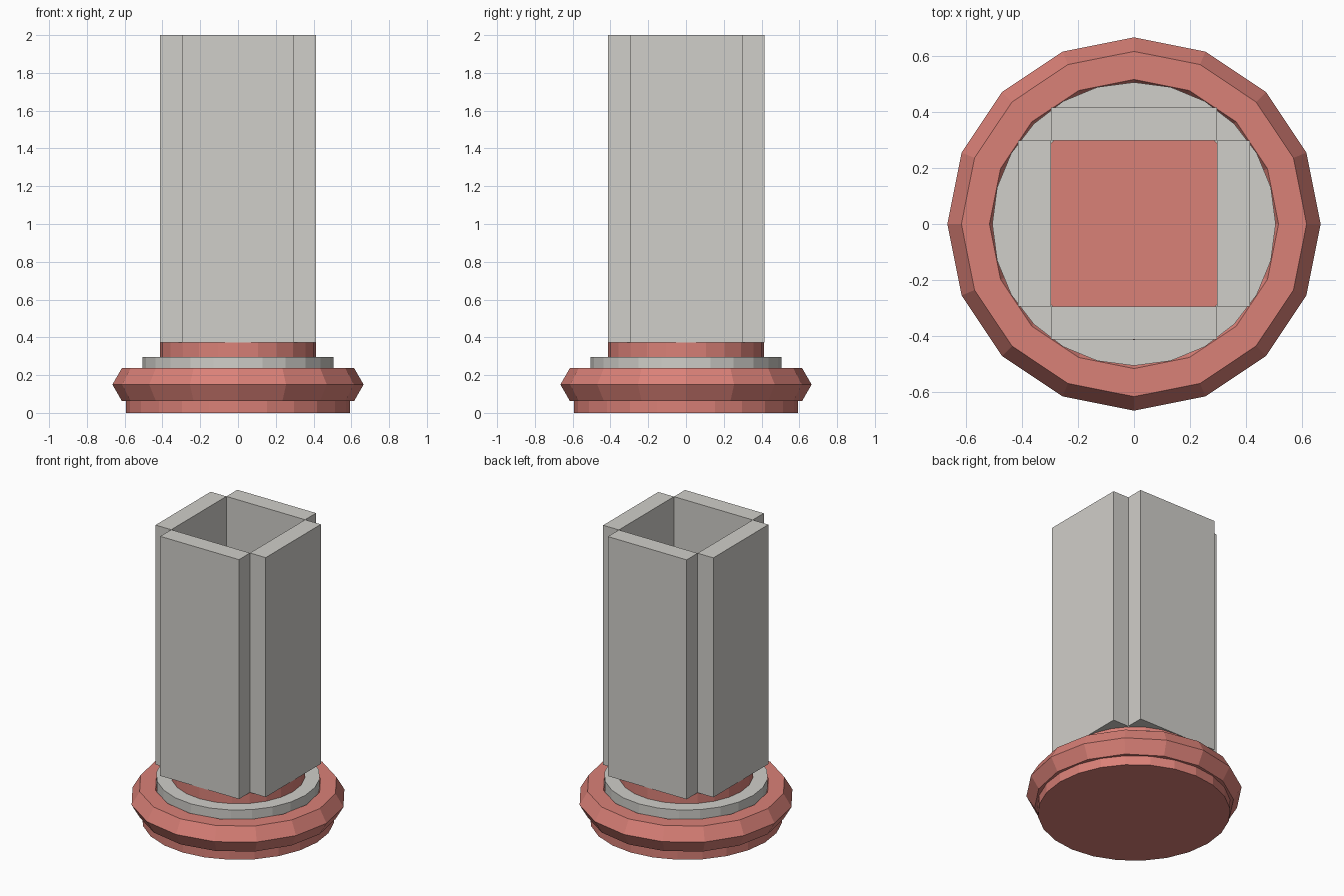
import bpy, bmesh, math
from mathutils import Matrix

if "Cube" in bpy.data.objects:
    bpy.data.objects.remove(bpy.data.objects["Cube"])


def material(name, rgb):
    m = bpy.data.materials.new(name)
    m.diffuse_color = (*rgb, 1.0)
    m.use_nodes = True
    m.node_tree.nodes["Principled BSDF"].inputs["Base Color"].default_value = m.diffuse_color
    return m


red = material("brick red", (0.70, 0.218, 0.186))
grey = material("warm grey", (0.63, 0.62, 0.585))


def add_object(name, bm, mat):
    bmesh.ops.recalc_face_normals(bm, faces=bm.faces)
    mesh = bpy.data.meshes.new(name)
    bm.to_mesh(mesh)
    bm.free()
    mesh.materials.append(mat)
    obj = bpy.data.objects.new(name, mesh)
    bpy.context.collection.objects.link(obj)
    return obj


def disc(name, radius, z0, z1, mat, sides=24):
    bm = bmesh.new()
    bmesh.ops.create_cone(bm, cap_ends=True, segments=sides, radius1=radius,
                          radius2=radius, depth=z1 - z0,
                          matrix=Matrix.Translation((0, 0, (z0 + z1) / 2)))
    return add_object(name, bm, mat)


def ring(name, major, minor, z, mat, sides=16, tube=6):
    bm = bmesh.new()
    loops = []
    for i in range(sides):
        a = 2 * math.pi * i / sides
        loop = []
        for j in range(tube):
            b = 2 * math.pi * j / tube
            r = major + minor * math.cos(b)
            loop.append(bm.verts.new((r * math.cos(a), r * math.sin(a),
                                      z + minor * math.sin(b))))
        loops.append(loop)
    for i in range(sides):
        p, q = loops[i], loops[(i + 1) % sides]
        for j in range(tube):
            k = (j + 1) % tube
            bm.faces.new((p[j], q[j], q[k], p[k]))
    return add_object(name, bm, mat)


# Stepped round base
disc("base_disc", 0.593, 0.0, 0.15, red)
ring("base_ring", 0.565, 0.1, 0.15, red)
disc("collar", 0.505, 0.13, 0.297, grey)
disc("upper_plinth", 0.413, 0.28, 0.373, red)

# Four upright slabs around an open square shaft
for i, side in enumerate(("right", "back", "left", "front")):
    bm = bmesh.new()
    bmesh.ops.create_cube(bm, size=1.0)
    bmesh.ops.scale(bm, vec=(0.118, 0.592, 1.627), verts=bm.verts)
    bmesh.ops.translate(bm, vec=(0.355, 0, 1.1865), verts=bm.verts)
    bmesh.ops.rotate(bm, cent=(0, 0, 0), verts=bm.verts,
                     matrix=Matrix.Rotation(i * math.pi / 2, 3, 'Z'))
    bmesh.ops.translate(bm, vec=(0, 0.002, 0), verts=bm.verts)
    add_object(side + "_wall", bm, grey)
